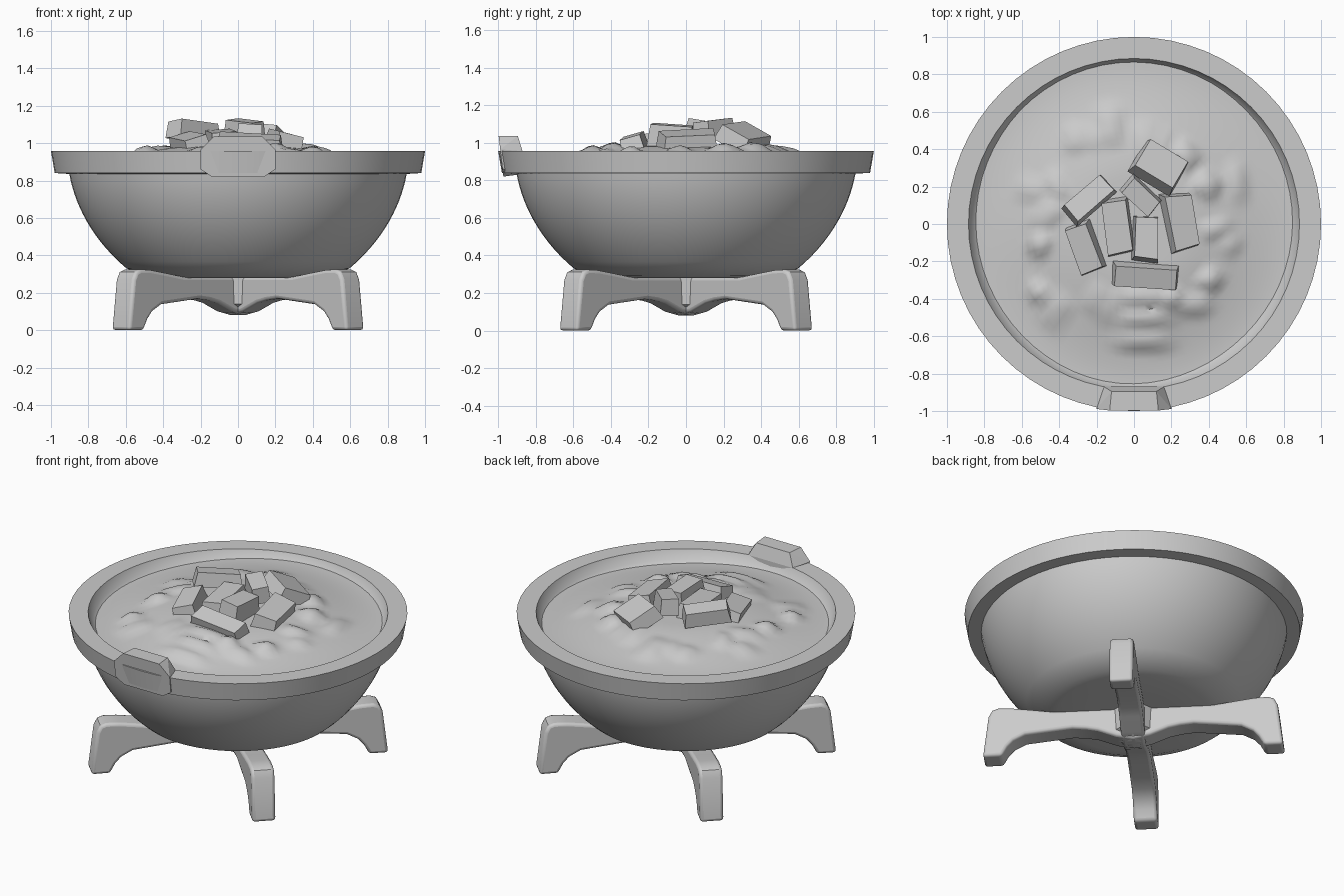
import bpy, bmesh, math, random
from mathutils import Vector, Euler, Matrix

if "Cube" in bpy.data.objects:
    bpy.data.objects.remove(bpy.data.objects["Cube"])

random.seed(4)


def finish(name, bm, smooth=None, bevel=0):
    bmesh.ops.recalc_face_normals(bm, faces=bm.faces)
    me = bpy.data.meshes.new(name)
    bm.to_mesh(me)
    bm.free()
    ob = bpy.data.objects.new(name, me)
    bpy.context.collection.objects.link(ob)
    if bevel:
        m = ob.modifiers.new("bevel", 'BEVEL')
        m.width, m.segments, m.limit_method = bevel, 3, 'ANGLE'
        m.angle_limit = math.radians(50)
    if smooth:
        bpy.ops.object.select_all(action='DESELECT')
        ob.select_set(True)
        bpy.context.view_layer.objects.active = ob
        bpy.ops.object.shade_smooth_by_angle(angle=math.radians(smooth))
    return ob


def lathe(name, profile, n=64):
    bm = bmesh.new()
    vs = [bm.verts.new((r, 0, z)) for r, z in profile]
    es = [bm.edges.new(p) for p in zip(vs, vs[1:])]
    bmesh.ops.spin(bm, geom=vs + es, cent=(0, 0, 0), axis=(0, 0, 1),
                   angle=math.tau, steps=n, use_duplicate=False)
    bmesh.ops.remove_doubles(bm, verts=bm.verts, dist=1e-4)
    return finish(name, bm, 30)


def hull(name, pts, smooth=None, bevel=0):
    bm = bmesh.new()
    for p in pts:
        bm.verts.new(p)
    r = bmesh.ops.convex_hull(bm, input=bm.verts)
    bmesh.ops.dissolve_limit(bm, angle_limit=0.02, verts=bm.verts, edges=bm.edges)
    return finish(name, bm, smooth, bevel)


# bowl with thick rim: flat base, spherical side, inner wall
C, R = 1.0, 0.917
side = []
for i in range(15):
    z = 0.33 + (0.835 - 0.33) * i / 14
    side.append((math.sqrt(R * R - (z - C) ** 2) - 0.03 * (1 - i / 14) ** 2, z))
lathe("bowl", [(0, 0.28), (0.25, 0.28), (0.45, 0.28), (0.51, 0.292)] + side +
      [(0.98, 0.84), (1.0, 0.957), (0.885, 0.957), (0.86, 0.90),
       (0.82, 0.87), (0.7, 0.85), (0, 0.85)])

# front tab on the rim
tab = [(0.13, 1.035), (0.2, 0.965), (0.2, 0.86), (0.14, 0.82)]
pts = []
for s in (-1, 1):
    for x, z in tab:
        pts.append((s * x, -0.972 - 0.025 * (z - 0.82) / 0.215, z))
    pts += [(s * 0.12, -0.895, 1.035), (s * 0.16, -0.87, 0.955),
            (s * 0.16, -0.87, 0.87), (s * 0.12, -0.895, 0.83)]
hull("rim_tab", pts)

# crossed stand: two mirrored arched bars
top = [(0.89, 0), (0.857, 0.27), (0.835, 0.312), (0.80, 0.325), (0.72, 0.322),
       (0.6, 0.305), (0.47, 0.285)]
under = [(0.777, 0), (0.745, 0.06), (0.71, 0.1), (0.64, 0.138), (0.5, 0.153),
         (0.36, 0.168), (0.28, 0.16), (0.21, 0.145), (0.1, 0.1)]
outline = (top + [(-x, z) for x, z in reversed(top)] +
           [(-x, z) for x, z in under] + [(0, 0.08)] + list(reversed(under)))
for k, name in enumerate(("stand_bar_left", "stand_bar_right")):
    bm = bmesh.new()
    f = bm.faces.new([bm.verts.new((x, -0.07, z)) for x, z in outline])
    ext = bmesh.ops.extrude_face_region(bm, geom=[f])
    bmesh.ops.translate(bm, vec=(0, 0.14, 0),
                        verts=[v for v in ext["geom"] if isinstance(v, bmesh.types.BMVert)])
    bmesh.ops.rotate(bm, verts=bm.verts, cent=(0, 0, 0),
                     matrix=Matrix.Rotation(math.pi / 4 + k * math.pi / 2, 3, 'Z'))
    finish(name, bm, 40, 0.018)

# hub that fills the inner corners of the cross
hull("stand_hub", [(sx * h, sy * h, z) for sx in (-1, 1) for sy in (-1, 1)
                   for h, z in ((0.125, 0.282), (0.12, 0.14), (0.04, 0.082))], 40)

# lumpy filling: mound with angular half-sunk lumps
lumps = []
for i in range(22):
    a = math.tau * i / 22 + random.uniform(-0.12, 0.12)
    d = random.uniform(0.42, 0.64)
    lumps.append((d * math.cos(a), d * math.sin(a), random.uniform(0.05, 0.1),
                  random.uniform(0.04, 0.06), random.uniform(0, 3.14), random.uniform(0.015, 0.04)))
for y, h in ((-0.4, 0.03), (-0.51, 0.035), (-0.62, 0.03)):
    lumps.append((0.05, y, 0.13, 0.05, 0.0, h))


def height(x, y):
    r = math.hypot(x, y)
    t = max(0, min(1, (0.85 - r) / 0.6))
    z = 0.897 + 0.082 * t * t * (3 - 2 * t) + 0.008 * math.sin(4 * x + 2) + 0.01 * y
    best = 0
    for cx, cy, a, b, ang, h in lumps:
        dx, dy = x - cx, y - cy
        u = (dx * math.cos(ang) + dy * math.sin(ang)) / a
        v = (dy * math.cos(ang) - dx * math.sin(ang)) / b
        q = max(abs(u), abs(v)) * 0.6 + math.hypot(u, v) * 0.4
        best = max(best, h * min(1, max(0, 1.5 - q)))
    return z + best


bm = bmesh.new()
N, K = 96, 30
rings = []
for k in range(1, K + 1):
    ring = []
    for j in range(N):
        a = math.tau * j / N
        r = 0.87 * k / K
        x, y = r * math.cos(a), r * math.sin(a)
        ring.append(bm.verts.new((x, y, height(x, y))))
    rings.append(ring)
mid = bm.verts.new((0, 0, height(0, 0)))
for j in range(N):
    n = (j + 1) % N
    bm.faces.new((mid, rings[0][j], rings[0][n]))
    for p, q in zip(rings, rings[1:]):
        bm.faces.new((p[j], q[j], q[n], p[n]))
finish("filling", bm, 50)

# heap of angular chunks: centre, size, rotation in degrees
chunks = [
    ((0.13, 0.315, 1.025), (0.27, 0.21, 0.09), (-26, 4, -32)),
    ((-0.235, 0.135, 1.065), (0.29, 0.13, 0.09), (-8, 6, 40)),
    ((-0.26, -0.125, 0.99), (0.14, 0.28, 0.10), (4, -16, 20)),
    ((-0.09, -0.02, 1.01), (0.15, 0.31, 0.11), (3, -4, 8)),
    ((0.065, -0.075, 1.035), (0.14, 0.26, 0.12), (-4, 4, -3)),
    ((0.25, 0.01, 1.0), (0.16, 0.33, 0.11), (3, 14, 12)),
    ((0.06, -0.275, 0.985), (0.36, 0.13, 0.11), (16, 3, -3)),
    ((0.04, 0.145, 1.07), (0.22, 0.12, 0.10), (5, 5, -42)),
]
for i, (c, s, rot) in enumerate(chunks):
    m = Euler([math.radians(a) for a in rot]).to_matrix()
    pts = []
    for sx in (-1, 1):
        for sy in (-1, 1):
            jx, jy = random.uniform(0.84, 1.0), random.uniform(0.86, 1.0)
            for sz in (-1, 1):
                g = 0.93 if sz > 0 else 1.04
                p = Vector((sx * s[0] / 2 * g * jx, sy * s[1] / 2 * g * jy, sz * s[2] / 2))
                pts.append(m @ p + Vector(c))
    hull(f"chunk_{i + 1}", pts)
